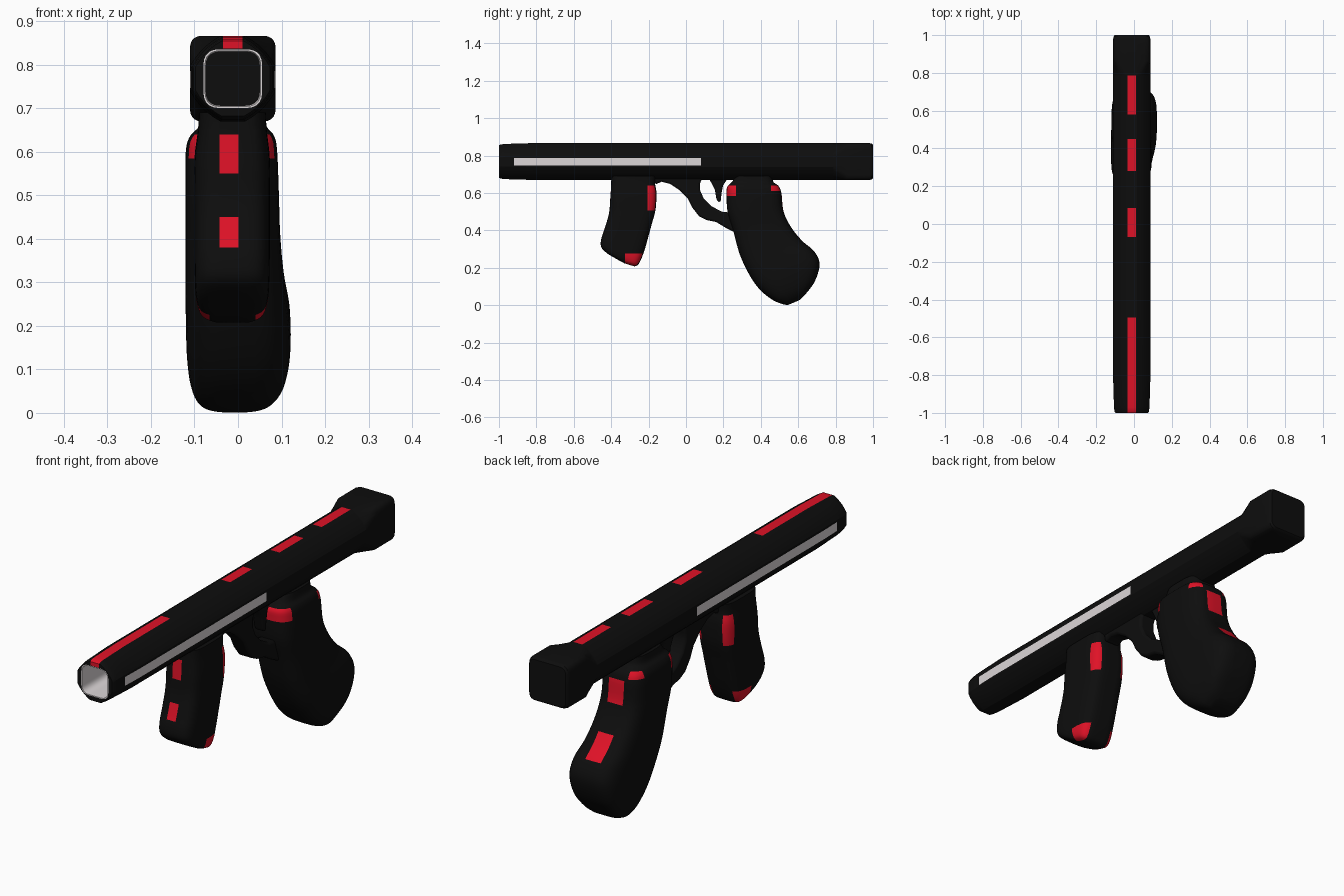
import bpy, bmesh, math
from mathutils import Vector

if "Cube" in bpy.data.objects:
    bpy.data.objects.remove(bpy.data.objects["Cube"])

CX, CZ = -0.012, 0.768


def material(name, rgb):
    m = bpy.data.materials.new(name)
    m.diffuse_color = (*rgb, 1)
    m.use_nodes = True
    m.node_tree.nodes["Principled BSDF"].inputs["Base Color"].default_value = m.diffuse_color
    return m


MATS = [material("black", (0.0042, 0.0042, 0.0042)),
        material("red", (0.74, 0.006, 0.02)),
        material("pale_grey", (0.72, 0.68, 0.69))]


def paint(bm, mat, lo, hi):
    """Cut the mesh along a box and colour the faces inside it."""
    for axis in range(3):
        for v in (lo[axis], hi[axis]):
            if abs(v) < 5:
                co, no = Vector(), Vector()
                co[axis], no[axis] = v, 1
                bmesh.ops.bisect_plane(bm, geom=bm.verts[:] + bm.edges[:] + bm.faces[:],
                                       plane_co=co, plane_no=no, dist=1e-5)
    for f in bm.faces:
        c = f.calc_center_median()
        if all(lo[i] < c[i] < hi[i] for i in range(3)):
            f.material_index = mat


def finish(bm, name, angle=35):
    me = bpy.data.meshes.new(name)
    bm.to_mesh(me)
    bm.free()
    ob = bpy.data.objects.new(name, me)
    bpy.context.collection.objects.link(ob)
    for m in MATS:
        me.materials.append(m)
    bpy.ops.object.select_all(action='DESELECT')
    ob.select_set(True)
    bpy.context.view_layer.objects.active = ob
    bpy.ops.object.shade_smooth_by_angle(angle=math.radians(angle))
    return ob


def loft(rings, mats=None):
    bm = bmesh.new()
    loops = [[bm.verts.new(p) for p in r] for r in rings]
    n = len(loops[0])
    for j in range(len(loops) - 1):
        for i in range(n):
            k = (i + 1) % n
            f = bm.faces.new((loops[j][i], loops[j][k], loops[j + 1][k], loops[j + 1][i]))
            f.material_index = mats[j] if mats else 0
    bm.faces.new(loops[0][::-1])
    bm.faces.new(loops[-1])
    bmesh.ops.recalc_face_normals(bm, faces=bm.faces)
    return bm


def barrel_ring(y, h, c, k):
    """Square of half size h, corners cut by c; k = 0 chamfer, 1 round."""
    pts = []
    a, b = Vector((h, h - c)), Vector((h - c, h))
    mid = (a + b) / 2
    ctrl = mid + (Vector((h, h)) - mid) * k
    for q in range(4):
        ca, sa = round(math.cos(q * math.pi / 2)), round(math.sin(q * math.pi / 2))
        for s in range(6):
            t = s / 5
            p = a * (1 - t) ** 2 + ctrl * 2 * t * (1 - t) + b * t * t
            pts.append((CX + p.x * ca - p.y * sa, y, CZ + p.x * sa + p.y * ca))
    return pts


# Barrel: pale bore, front rim, chamfered tube, square end cap
H = 0.0985
rings = [(-0.6, 0.0625, 0.035, 1), (-1, 0.064, 0.035, 1), (-1, 0.0675, 0.037, 1),
         (-1, 0.086, 0.06, 0.3), (-0.993, 0.091, 0.066, 0.3), (-0.97, 0.094, 0.068, 0.3),
         (-0.82, H, 0.07, 0.3), (0.79, H, 0.07, 0.3), (0.86, H, 0.03, 1),
         (0.98, H, 0.03, 1), (0.993, 0.096, 0.03, 1), (1, 0.09, 0.03, 1)]
bm = loft([barrel_ring(*r) for r in rings], [2, 2] + [0] * 9)
for y0, y1 in ((-9, -0.495), (-0.07, 0.085), (0.28, 0.45), (0.58, 0.785)):
    paint(bm, 1, (-0.034, y0, 0.837), (0.01, y1, 9))
paint(bm, 2, (0.075, -0.92, 0.746), (9, 0.08, 0.786))
paint(bm, 2, (-9, -0.92, 0.746), (-0.099, 0.08, 0.786))
finish(bm, "barrel", 30)


def spline(keys, steps):
    """Catmull-Rom interpolation of the key rows."""
    out = []
    for i in range(len(keys) - 1):
        p0, p1 = keys[max(i - 1, 0)], keys[i]
        p2, p3 = keys[i + 1], keys[min(i + 2, len(keys) - 1)]
        for s in range(steps):
            t = s / steps
            out.append([0.5 * (2 * b + (c - a) * t + (2 * a - 5 * b + 4 * c - d) * t * t
                               + (3 * b - a - 3 * c + d) * t ** 3)
                        for a, b, c, d in zip(p0, p1, p2, p3)])
    return out + [list(keys[-1])]


def grip_mesh(keys, power):
    """Rows: front y, front z, back y, back z, left x, right x."""
    rings = []
    for fy, fz, by, bz, xl, xr in spline(keys, 5):
        ring = []
        for i in range(40):
            a = math.tau * i / 40
            u = math.copysign(abs(math.cos(a)) ** (2 / power), math.cos(a))
            v = math.copysign(abs(math.sin(a)) ** (2 / power), math.sin(a))
            w = (v + 1) / 2
            ring.append(((xl + xr) / 2 + u * (xr - xl) / 2, fy + (by - fy) * w, fz + (bz - fz) * w))
        rings.append(ring)
    return loft(rings)


# Rear grip with red front band, shoulder marks and back dashes
bm = grip_mesh([(0.265, 0.69, 0.46, 0.69, -0.085, 0.06),
                (0.245, 0.658, 0.468, 0.658, -0.09, 0.066),
                (0.222, 0.635, 0.495, 0.637, -0.11, 0.083),
                (0.217, 0.6, 0.51, 0.6, -0.12, 0.09),
                (0.222, 0.5, 0.522, 0.5, -0.121, 0.094),
                (0.252, 0.4, 0.56, 0.42, -0.121, 0.097),
                (0.288, 0.27, 0.62, 0.345, -0.121, 0.106),
                (0.34, 0.16, 0.685, 0.288, -0.12, 0.119),
                (0.395, 0.083, 0.714, 0.22, -0.118, 0.12),
                (0.46, 0.03, 0.69, 0.13, -0.109, 0.106),
                (0.515, 0.006, 0.64, 0.06, -0.09, 0.078),
                (0.545, 0.001, 0.605, 0.026, -0.06, 0.045)], 3.6)
paint(bm, 1, (-9, -9, 0.585), (9, 0.267, 0.64))
paint(bm, 1, (-0.05, 0.45, 0.495), (0.026, 9, 0.6))
paint(bm, 1, (-0.05, 0.5, 0.295), (0.026, 9, 0.385))
paint(bm, 1, (0.04, 0.455, 0.61), (9, 9, 0.64))
paint(bm, 1, (-9, 0.455, 0.61), (-0.065, 9, 0.64))
finish(bm, "rear_grip", 50)

# Front grip with red dashes in front and on the back corners
bm = grip_mesh([(-0.4, 0.69, -0.16, 0.69, -0.09, 0.064),
                (-0.4, 0.65, -0.165, 0.65, -0.092, 0.066),
                (-0.405, 0.57, -0.158, 0.6, -0.1, 0.073),
                (-0.412, 0.49, -0.163, 0.51, -0.1, 0.073),
                (-0.435, 0.41, -0.184, 0.43, -0.1, 0.073),
                (-0.453, 0.355, -0.203, 0.36, -0.1, 0.073),
                (-0.453, 0.31, -0.22, 0.3, -0.099, 0.072),
                (-0.42, 0.276, -0.238, 0.25, -0.096, 0.069),
                (-0.37, 0.246, -0.256, 0.217, -0.085, 0.058),
                (-0.33, 0.224, -0.275, 0.207, -0.06, 0.035)], 4)
for z0, z1 in ((0.55, 0.64), (0.38, 0.45)):
    paint(bm, 1, (-0.043, -9, z0), (0.001, -0.36, z1))
for x0, x1 in ((-9, -0.066), (0.04, 9)):
    paint(bm, 1, (x0, -0.205, 0.505), (x1, 9, 0.64))
    paint(bm, 1, (x0, -0.325, 0.2), (x1, 9, 0.275))
finish(bm, "front_grip", 50)


def plate(name, outline, half):
    """Side profile extruded across x with softened edges."""
    bm = bmesh.new()
    f = bm.faces.new([bm.verts.new((CX - half, y, z)) for y, z in outline])
    ext = bmesh.ops.extrude_face_region(bm, geom=[f])
    bmesh.ops.translate(bm, vec=(2 * half, 0, 0),
                        verts=[v for v in ext["geom"] if isinstance(v, bmesh.types.BMVert)])
    bmesh.ops.recalc_face_normals(bm, faces=bm.faces)
    ob = finish(bm, name, 40)
    bev = ob.modifiers.new("soft_edges", 'BEVEL')
    bev.width, bev.segments, bev.limit_method = 0.01, 2, 'ANGLE'
    bev.angle_limit = math.radians(50)


# Trigger guard and trigger
plate("trigger_guard", [(-0.17, 0.69), (-0.165, 0.645), (-0.13, 0.66), (-0.085, 0.648), (-0.035, 0.615),
                        (0.01, 0.57), (0.035, 0.52), (0.07, 0.475), (0.11, 0.455), (0.16, 0.445),
                        (0.21, 0.415), (0.28, 0.38), (0.28, 0.49), (0.19, 0.5), (0.135, 0.53),
                        (0.095, 0.57), (0.075, 0.615), (0.075, 0.65), (0.09, 0.69)], 0.038)
plate("trigger", [(0.115, 0.69), (0.135, 0.655), (0.155, 0.615), (0.162, 0.57), (0.172, 0.55),
                  (0.186, 0.555), (0.19, 0.6), (0.198, 0.64), (0.215, 0.665), (0.23, 0.69)], 0.024)
